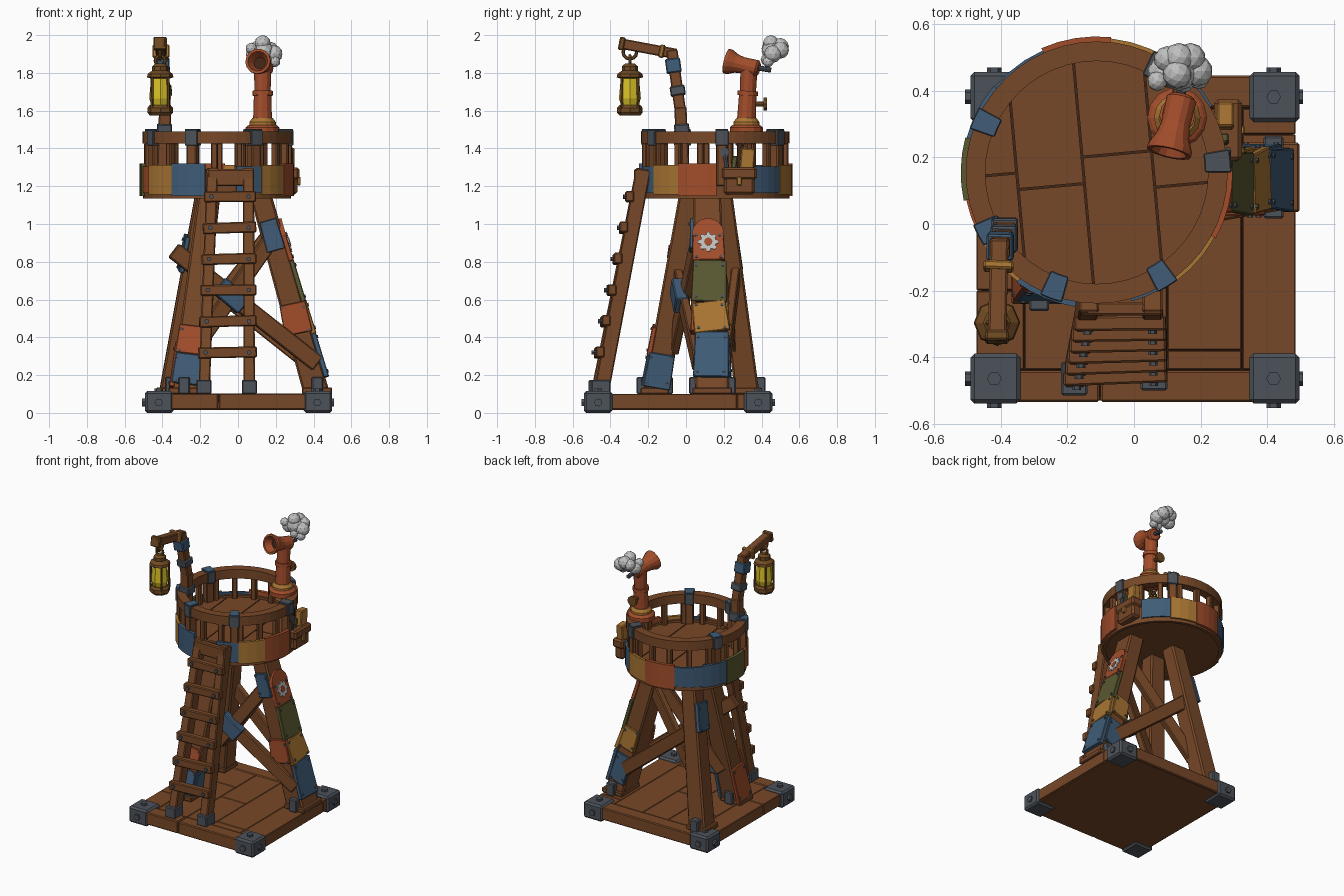
import bpy, bmesh, math, random
from mathutils import Vector as V, Matrix

if "Cube" in bpy.data.objects:
    bpy.data.objects.remove(bpy.data.objects["Cube"])

random.seed(4)
COLS = {
    "wood": (0.185, 0.065, 0.021), "dark_wood": (0.05, 0.019, 0.008),
    "slate_metal": (0.073, 0.085, 0.102), "blue_sheet": (0.05, 0.108, 0.185),
    "rust_red": (0.36, 0.074, 0.024), "ochre": (0.40, 0.18, 0.033),
    "olive": (0.10, 0.098, 0.03), "lamp_yellow": (0.68, 0.52, 0.02),
    "smoke_grey": (0.52, 0.52, 0.52), "bronze": (0.16, 0.068, 0.016)}
M = {}
for n, c in COLS.items():
    M[n] = bpy.data.materials.new(n)
    M[n].diffuse_color = (*c, 1)
W, DK, SL, BL, RD, OC, OL, YE, SM, BZ = COLS


def finish(name, bm, mat, bevel=0.0):
    bmesh.ops.recalc_face_normals(bm, faces=bm.faces)
    me = bpy.data.meshes.new(name)
    bm.to_mesh(me)
    bm.free()
    ob = bpy.data.objects.new(name, me)
    bpy.context.collection.objects.link(ob)
    me.materials.append(M[mat])
    if bevel:
        b = ob.modifiers.new("bevel", 'BEVEL')
        b.width, b.segments = bevel, 1
    return ob


def frame(p, q, side):
    """Matrix at p with z towards q and x as near to side as possible."""
    z = (V(q) - V(p)).normalized()
    x = V(side) - z * z.dot(V(side))
    x.normalize()
    m = Matrix((x, z.cross(x), z)).transposed().to_4x4()
    m.translation = V(p)
    return m


def beam(name, p, q, w, d, mat=W, side=(1, 0, 0), taper=1.0, bevel=0.006):
    m, L = frame(p, q, side), (V(q) - V(p)).length
    bm = bmesh.new()
    bmesh.ops.create_cube(bm, size=1)
    for v in bm.verts:
        k = taper if v.co.z > 0 else 1
        v.co = m @ V((v.co.x * w * k, v.co.y * d * k, (v.co.z + 0.5) * L))
    return finish(name, bm, mat, bevel)


def box(name, lo, hi, mat=W, bevel=0.006):
    c = [(a + b) / 2 for a, b in zip(lo, hi)]
    return beam(name, (c[0], c[1], lo[2]), (c[0], c[1], hi[2]),
                hi[0] - lo[0], hi[1] - lo[1], mat, bevel=bevel)


def lathe(name, p, q, prof, mat, n=12):
    """Closed turned shape: prof = (radius, height along p->q)."""
    m = frame(p, q, (1, 0.013, 0.017))
    bm = bmesh.new()
    rings = [[bm.verts.new(m @ V((r * math.cos(2 * math.pi * i / n),
                                  r * math.sin(2 * math.pi * i / n), h)))
              for i in range(n)] for r, h in prof]
    for a, b in zip(rings, rings[1:]):
        for i in range(n):
            bm.faces.new((a[i], a[(i + 1) % n], b[(i + 1) % n], b[i]))
    bm.faces.new(rings[0])
    bm.faces.new(rings[-1])
    return finish(name, bm, mat)


def rod(name, p, q, r, mat, n=8):
    return lathe(name, p, q, [(r, 0), (r, (V(q) - V(p)).length)], mat, n)


def prism(name, pts, z0, z1, mat, bevel=0.0):
    bm = bmesh.new()
    a = [bm.verts.new((x, y, z0)) for x, y in pts]
    b = [bm.verts.new((x, y, z1)) for x, y in pts]
    bm.faces.new(a)
    bm.faces.new(b)
    for i in range(len(a)):
        j = (i + 1) % len(a)
        bm.faces.new((a[i], a[j], b[j], b[i]))
    return finish(name, bm, mat, bevel)


CX, CY = -0.112, 0.155


def pol(r, deg, z=None):
    a = math.radians(deg)
    p = (CX + r * math.cos(a), CY + r * math.sin(a))
    return p if z is None else (*p, z)


def arc(name, r0, r1, z0, z1, a0, a1, mat, bevel=0.0):
    n = max(2, round((a1 - a0) / 7.5))
    ang = [a0 + (a1 - a0) * i / n for i in range(n + 1)]
    return prism(name, [pol(r1, a) for a in ang] + [pol(r0, a) for a in reversed(ang)],
                 z0, z1, mat, bevel)


# Base: floor, edge beams, planks, metal corners with bolts
box("base_floor", (-0.47, -0.53, 0.015), (0.48, 0.44, 0.06), W)
box("base_gap", (-0.46, -0.52, 0.06), (0.47, 0.43, 0.09), DK)
box("front_sill_left", (-0.475, -0.535, 0.016), (-0.104, -0.44, 0.103))
box("front_sill_right", (-0.10, -0.535, 0.016), (0.487, -0.44, 0.103))
box("back_sill", (-0.475, 0.35, 0.016), (0.487, 0.447, 0.103))
xs = [-0.475, -0.33, -0.1, 0.1, 0.325, 0.487]
for i, (a, b) in enumerate(zip(xs, xs[1:])):
    c = (-0.2, 0.12, -0.05, -0.38, 0.27)[i]
    box("base_plank", (a + .001, -0.438, 0.02), (b - .001, c - .001, 0.10), bevel=.003)
    box("base_plank", (a + .001, c + .001, 0.02), (b - .001, 0.348, 0.10), bevel=.003)
for x in (-0.42, 0.42):
    for y in (-0.465, 0.382):
        box("corner_block", (x - .072, y - .075, 0), (x + .078, y + .075, 0.115), SL, 0.012)
        rod("corner_bolt", (x, y, 0.11), (x, y, 0.13), .022, SL, 6)
        sx, sy = math.copysign(1, x), math.copysign(1, y)
        rod("corner_bolt", (x, y + sy * .065, .055), (x, y + sy * .088, .055), .022, SL, 6)
        rod("corner_bolt", (x + sx * .065, y, .055), (x + sx * .088, y, .055), .022, SL, 6)

# Three legs
LEGS = {"A": ((-0.285, -0.165, 0.09), (-0.15, 0.02, 1.17), .14, .13),
        "B": ((0.42, 0.14, 0.09), (0.115, 0.11, 1.17), .135, .18),
        "C": ((-0.355, 0.325, 0.09), (-0.17, 0.19, 1.17), .13, .13)}


def at(leg, z):
    p, q = V(LEGS[leg][0]), V(LEGS[leg][1])
    return p + (q - p) * ((z - p.z) / (q.z - p.z))


for k, (p, q, w, d) in LEGS.items():
    beam("leg", p, q, w, d, taper=0.82, bevel=.01)
    box("leg_foot", (p[0] - w * .6, p[1] - d * .58, .1), (p[0] + w * .58, p[1] + d * .58, .135), W)
    for s in (-1, 1):
        box("foot_clamp", (p[0] - .03, p[1] + s * d * .55 - .025, .1),
            (p[0] + .03, p[1] + s * d * .55 + .025, .19), SL)


def patch(leg, z0, z1, n, off, w, mat, tilt=0.0):
    """Riveted sheet on the leg face that looks along n."""
    a, b = at(leg, z0), at(leg, z1)
    n = V(n).normalized()
    side = V((0, 0, 1)).cross(n)
    a, b = a + n * off - side * tilt, b + n * off * .95 + side * tilt
    beam("leg_patch", a, b, w, .028, mat, side, .93, .004)
    for s in (-.38, .38):
        for t in (.12, .88):
            c = a.lerp(b, t) + side * s * w
            rod("rivet", c, c + n * .019, .009, SL, 6)


right = (1, 0, .28)
for z0, z1, m, t, o in ((.17, .41, BL, .006, .074), (.41, .57, OC, -.008, .072),
                        (.57, .79, OL, .006, .066), (.79, .94, RD, 0, .062)):
    patch("B", z0, z1, right, o, .19 if z0 < .7 else .175, m, t)
nb = V(right).normalized()
c = at("B", .93) + nb * .046
rod("patch_arch", c, c + nb * .026, .085, RD, 16)
c = at("B", .885) + nb * .073
rod("gear_badge", c, c + nb * .008, .042, SM, 16)
rod("gear_hub", c, c + nb * .011, .022, RD, 12)
for i in range(8):
    a = i * math.pi / 4
    e = c + (V((0, 1, 0)) * math.cos(a) + nb.cross(V((0, 1, 0))) * math.sin(a)) * .043
    rod("gear_tooth", e, e + nb * .008, .012, SM, 6)
patch("B", .42, .58, (0, -1, 0), .092, .15, RD, .006)
patch("B", .86, 1.02, (0, -1, 0), .085, .1, BL)
patch("B", .2, .4, (0, 1, 0), .09, .12, BL)
patch("B", .45, .6, (0, 1, 0), .088, .12, OC)
patch("A", .14, .30, (0, -1, .18), .068, .15, BL)
patch("A", .30, .45, (0, -1, .18), .066, .15, RD)
patch("A", .12, .36, (-1, 0, .12), .072, .15, RD)
patch("A", .14, .32, (1, 0, -.12), .070, .145, BL)
patch("C", .74, .93, (-1, -.1, .17), .062, .13, BL)

# Cross braces
beam("brace_front_down", (-0.34, -0.075, .86), (0.42, 0.06, .26), .09, .045, side=(0, 0, 1))
beam("brace_front_up", (0.21, 0.07, .97), (-0.24, -0.07, .33), .085, .045, side=(0, 0, 1))
beam("brace_back_down", (-0.27, 0.27, .78), (0.41, 0.205, .24), .09, .045, side=(0, 0, 1))
beam("brace_back_up", (0.19, 0.145, .97), (-0.30, 0.25, .33), .085, .045, side=(0, 0, 1))
beam("brace_patch", (-0.10, -0.05, .675), (0.03, -0.027, .565), .105, .065, BL, (0, 0, 1))

# Ladder
top_l, top_r = V((-0.135, -0.225, 1.29)), V((0.055, -0.225, 1.29))
bot_l, bot_r = V((-0.18, -0.465, .1)), V((0.06, -0.45, .1))
for p, q in ((bot_l, top_l), (bot_r, top_r)):
    beam("ladder_rail", p, q, .06, .08)
    box("ladder_foot", (p.x - .04, p.y - .05, .1), (p.x + .04, p.y + .05, .175), SL)
for i in range(6):
    z = .32 + i * .165
    t = (z - .1) / 1.19
    a, b = bot_l.lerp(top_l, t), bot_r.lerp(top_r, t)
    o, tl = V((0, -.045, 0)), V((0, 0, random.uniform(-.006, .006)))
    e = V((.04, 0, 0))
    beam("ladder_rung", a + o - e + tl, b + o + e - tl, .058, .045, side=(0, 0, 1))
    for p in (a, b):
        rod("rung_bolt", p + o * 1.4, p + o * 1.75, .013, SL, 6)
box("ladder_head", (-.16, -.275, 1.2), (.085, -.235, 1.29))

# Round deck with planks
prism("deck", [pol(.382, a) for a in range(0, 360, 10)], 1.14, 1.25, W)
prism("deck_gap", [pol(.37, a) for a in range(0, 360, 10)], 1.25, 1.265, DK)
us = [-.37, -.24, -.04, .17, .37]
for i, (u0, u1) in enumerate(zip(us, us[1:])):
    cut = (.02, -.03, .05, -.06)[i]
    for s in (-1, 1):
        pts = [(u1 - .003, cut + s * .003), (u0 + .003, cut + s * .003)]
        for j in range(7):
            u = u0 + .003 + (u1 - u0 - .006) * j / 6
            pts.append((u, s * max(.085, math.sqrt(max(0, .372 ** 2 - u * u)))))
        pts = [(CX + u * .995 + v * -.09, CY + v * .995 + u * .09) for u, v in pts]
        prism("deck_plank", pts, 1.25, 1.275, W)

# Rim band with coloured sheets
for a in (0, 180):
    arc("deck_rim", .37, .392, 1.135, 1.29, a, a + 180, W)
SHEETS = ((30, 58, BL), (58, 84, OC), (84, 114, RD), (114, 140, BL), (140, 165, BL), (165, 192, OL),
          (192, 207, RD), (207, 234, OC), (234, 261, BL), (285, 306, BL), (306, 331, OC), (331, 361, RD))
for i, (a0, a1, m) in enumerate(SHEETS):
    j = .008 * (i % 3)
    arc("rim_sheet", .386, .401 + j * .5, 1.165 - j, 1.305 + j, a0, a1, m)

# Handrail, balusters and metal cuffs
for a in range(0, 360, 90):
    arc("handrail", .335, .394, 1.425, 1.49, a, a + 90, W)
for i in range(18):
    a = i * 20 + 8
    beam("baluster", pol(.367, a, 1.25), pol(.367, a, 1.43), .04, .035,
         side=(math.cos(math.radians(a)), math.sin(math.radians(a)), 0))
for a in (5, 60, 156, 208, 250, 302):
    arc("rail_cuff", .325, .405, 1.415, 1.498, a - 5, a + 5, SL, .004)
    arc("rail_cuff_cap", .328, .402, 1.496, 1.504, a - 4.6, a + 4.6, SL if a < 100 else BL)
    beam("rail_post", pol(.37, a, 1.2), pol(.37, a, 1.43), .055, .055,
         side=(math.cos(math.radians(a)), math.sin(math.radians(a)), 0))

# Lantern post and arm
beam("lantern_post", (-.40, -.01, 1.2), (-.385, -.03, 1.62), .065, .065)
beam("lantern_post_upper", (-.385, -.03, 1.60), (-.405, -.075, 1.92), .06, .06)
beam("lantern_arm", (-.405, -.05, 1.90), (-.412, -.355, 1.957), .055, .055)
beam("arm_end", (-.412, -.325, 1.952), (-.412, -.355, 1.958), .07, .07, BZ)
beam("arm_wrap", (-.407, -.115, 1.912), (-.408, -.14, 1.917), .09, .07, OC)
beam("post_cuff", (-.40, -.062, 1.80), (-.404, -.072, 1.875), .08, .08, BL)
beam("post_cuff", (-.389, -.04, 1.68), (-.392, -.048, 1.73), .08, .08, SL)
beam("post_cuff", (-.39, -.02, 1.47), (-.388, -.024, 1.53), .08, .08, SL)

# Lantern
LX, LY = -.412, -.297


def lamp(name, prof, mat):
    return lathe(name, (LX, LY, 1.575), (LX, LY, 2), prof, mat, 8)


lamp("lantern_base", [(.055, 0), (.068, .015), (.068, .04), (.055, .055)], BZ)
lamp("lantern_glass", [(.045, .05), (.058, .09), (.048, .2)], YE)
lamp("lantern_cap", [(.05, .195), (.07, .202), (.066, .22), (.042, .237), (.042, .26), (.025, .275)], BZ)
for i in range(4):
    a = math.pi / 4 + i * math.pi / 2
    o = V((math.cos(a), math.sin(a), 0))
    b = V((LX, LY, 0))
    rod("lantern_bar", b + o * .062 + V((0, 0, 1.61)), b + o * .06 + V((0, 0, 1.78)), .008, BZ, 6)
for z, r, rot in ((1.865, .026, 0), (1.91, .036, math.pi / 2)):
    bpy.ops.mesh.primitive_torus_add(location=(LX, LY, z), rotation=(math.pi / 2, 0, rot), major_radius=r,
                                     minor_radius=.009, major_segments=12, minor_segments=6)
    bpy.context.object.name = "lantern_ring"
    bpy.context.object.data.materials.append(M[BZ])

# Speaking horn with pipe, valve and steam
HX, HY = .13, .32
lathe("horn_foot", (HX, HY, 1.48), (HX, HY, 2), [(.09, 0), (.09, .03), (.08, .04), (.07, .045)], RD, 14)
lathe("horn_collar", (HX, HY, 1.52), (HX, HY, 2), [(.07, 0), (.07, .02), (.055, .04)], OC, 14)
lathe("horn_pipe", (HX, HY, 1.55), (HX, HY + .015, 1.85), [(.05, 0), (.046, .13), (.054, .13), (.054, .155),
                                                   (.043, .155), (.045, .27), (.03, .31)], RD)
lathe("horn_bell", (.145, .385, 1.82), (.105, .215, 1.862), [(.035, 0), (.046, .01), (.044, .09),
      (.05, .125), (.068, .165), (.068, .18), (.054, .18), (.03, .13)], RD, 14)
lathe("horn_mouth", (.117, .262, 1.85), (.105, .215, 1.862), [(.034, 0), (.035, .004)], DK, 14)
rod("valve_stem", (HX, .35, 1.635), (HX, .415, 1.635), .014, BZ)
rod("valve_wheel", (HX, .41, 1.635), (HX, .428, 1.635), .035, BZ, 10)
rod("steam_nozzle", (.14, .36, 1.83), (.145, .45, 1.815), .014, SL)
for x, y, z, r in ((.135, .455, 1.915, .055), (.085, .455, 1.90, .045), (.19, .46, 1.90, .047),
                   (.135, .50, 1.94, .045), (.13, .45, 1.957, .043), (.17, .50, 1.92, .045),
                   (.10, .495, 1.93, .04), (.195, .435, 1.86, .03), (.15, .425, 1.87, .03), (.07, .43, 1.93, .03)):
    bpy.ops.mesh.primitive_ico_sphere_add(subdivisions=2, radius=r, location=(x, y, z))
    bpy.context.object.name = "steam_puff"
    bpy.context.object.data.materials.append(M[SM])

# Tool bag hanging on the right of the deck
box("tool_bag", (.245, .2, 1.155), (.315, .365, 1.29), W, .015)
box("bag_flap", (.24, .19, 1.235), (.325, .375, 1.30), W, .012)
box("bag_buckle", (.315, .27, 1.205), (.332, .295, 1.25), OC, .003)
beam("tool_case", (.275, .32, 1.28), (.275, .33, 1.40), .05, .075, OC)
beam("tool_ruler", (.27, .25, 1.28), (.27, .26, 1.36), .03, .03, OL)
rod("wrench_handle", (.28, .22, 1.28), (.28, .205, 1.37), .012, SL)
rod("wrench_head", (.27, .205, 1.38), (.29, .205, 1.38), .026, SL, 8)
box("bag_strap", (.225, .27, 1.29), (.245, .30, 1.43), DK, .003)

for m in bpy.data.materials:
    if m.users and not m.is_grease_pencil:
        m.use_nodes = True
        m.node_tree.nodes["Principled BSDF"].inputs["Base Color"].default_value = m.diffuse_color
